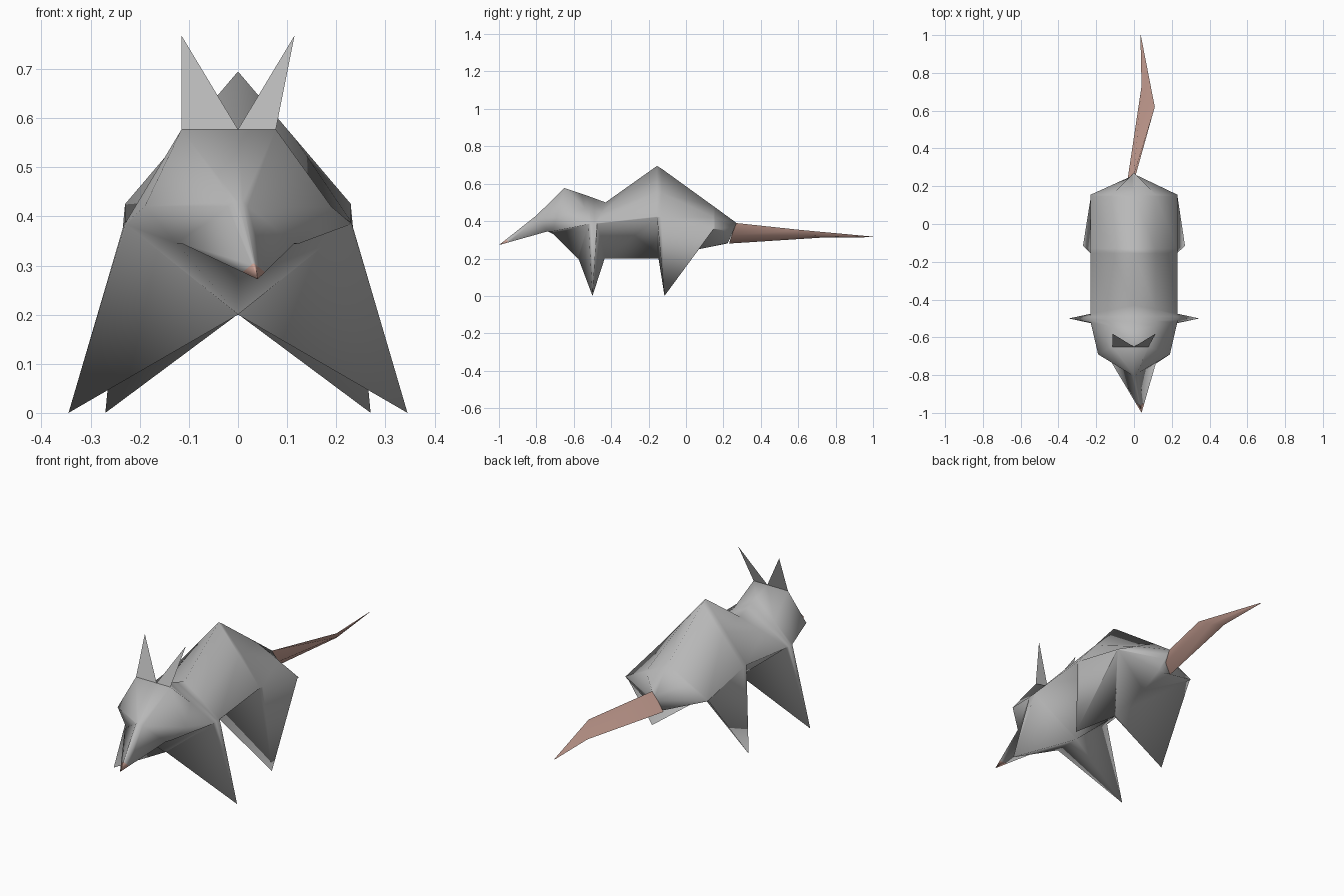
import bpy, bmesh
from mathutils import Vector

if "Cube" in bpy.data.objects:
    bpy.data.objects.remove(bpy.data.objects["Cube"])


def material(name, rgb):
    m = bpy.data.materials.new(name)
    m.diffuse_color = (*rgb, 1)
    m.use_nodes = True
    m.node_tree.nodes["Principled BSDF"].inputs["Base Color"].default_value = m.diffuse_color
    return m


grey = material("grey fur", (0.48, 0.48, 0.48))
pink = material("pink skin", (0.61, 0.37, 0.31))


def finish(name, bm, mats, angle=3.1):
    bmesh.ops.remove_doubles(bm, verts=bm.verts, dist=0.0005)
    bmesh.ops.recalc_face_normals(bm, faces=bm.faces)
    me = bpy.data.meshes.new(name)
    bm.to_mesh(me)
    bm.free()
    for m in mats:
        me.materials.append(m)
    ob = bpy.data.objects.new(name, me)
    bpy.context.collection.objects.link(ob)
    bpy.ops.object.select_all(action='DESELECT')
    ob.select_set(True)
    bpy.context.view_layer.objects.active = ob
    bpy.ops.object.shade_smooth_by_angle(angle=angle)
    return ob


def loft(rings, bm):
    """Skin closed rings of equal point count, capping both ends."""
    vs = [[bm.verts.new(p) for p in r] for r in rings]
    n = len(vs[0])
    for a, b in zip(vs, vs[1:]):
        for i in range(n):
            j = (i + 1) % n
            bm.faces.new((a[i], a[j], b[j], b[i]))
    bm.faces.new(vs[0])
    bm.faces.new(vs[-1])


def ring(crown, side, low, belly, flat=0):
    """Mirrored eight-point cross-section; flat = half width of a flat top."""
    c, s = Vector((0, *crown)), Vector(side)
    shoulder = Vector((flat, *crown)) if flat else (c + s) / 2
    # without a low point the flank runs straight to the belly
    half = [shoulder, s, Vector(low) if low else s + Vector((-0.002, 0, -0.004))]
    left = [Vector((-p.x, p.y, p.z)) for p in reversed(half)]
    return [c, *half, Vector((0, *belly)), *left]


# body, head and legs: the "low" points at z = 0 are foot tips
hind_foot, front_foot = (0.27, -0.115, 0), (0.345, -0.50, 0)
sections = [
    ring((0.27, 0.39), (0.02, 0.25, 0.34), (0.03, 0.225, 0.285), (0.22, 0.28)),
    ring((0.155, 0.474), (0.23, 0.155, 0.36), None, (0.07, 0.25)),
    ring((0.145, 0.481), (0.23, 0.148, 0.361), None, (-0.14, 0.203)),
    ring((-0.13, 0.68), (0.23, -0.13, 0.42), hind_foot, (-0.147, 0.201)),
    ring((-0.155, 0.695), (0.23, -0.155, 0.425), None, (-0.155, 0.2)),
    ring((-0.43, 0.50), (0.23, -0.475, 0.39), None, (-0.43, 0.2)),
    ring((-0.49, 0.522), (0.231, -0.49, 0.388), front_foot, (-0.435, 0.2)),
    ring((-0.52, 0.533), (0.231, -0.505, 0.388), front_foot, (-0.575, 0.2)),
    ring((-0.56, 0.547), (0.229, -0.522, 0.387), None, (-0.58, 0.2)),
    ring((-0.65, 0.577), (0.19, -0.69, 0.42), (0.125, -0.715, 0.345), (-0.71, 0.33), 0.096),
    ring((-0.80, 0.43), (0.02, -0.79, 0.42), (0.115, -0.74, 0.345), (-0.74, 0.345), 0.01),
]
# slightly lopsided crown
for i in (1, 7):
    sections[9][i].x -= 0.019
# snout narrows to a nose set off to one side
nose = Vector((0.04, -1.0, 0.272))
sections.append([p.lerp(nose, 0.8) for p in sections[-1]])
sections.append([p.lerp(nose, 0.995) for p in sections[-2]])

bm = bmesh.new()
loft(sections, bm)
for f in bm.faces:
    if f.calc_center_median().y < -0.945:
        f.material_index = 1
finish("body", bm, [grey, pink])

# ears: thin leaning triangles
for name, sx, base in (("left_ear", -1, 0.115), ("right_ear", 1, 0.077)):
    bm = bmesh.new()
    pts = [(0, -0.65, 0.577), (sx * base, -0.65, 0.577), (sx * 0.115, -0.58, 0.768)]
    bm.faces.new([bm.verts.new(p) for p in pts])
    finish(name, bm, [grey])

# tail: bent flattened three-sided taper
bm = bmesh.new()
loft([
    [(0, 0.265, 0.39), (-0.035, 0.23, 0.28), (0.005, 0.245, 0.325)],
    [(0.11, 0.62, 0.352), (0.04, 0.73, 0.312), (0.08, 0.675, 0.322)],
    [(0.036, 1.0, 0.317), (0.034, 1.0, 0.315), (0.036, 1.0, 0.314)],
], bm)
finish("tail", bm, [pink], 0.9)
